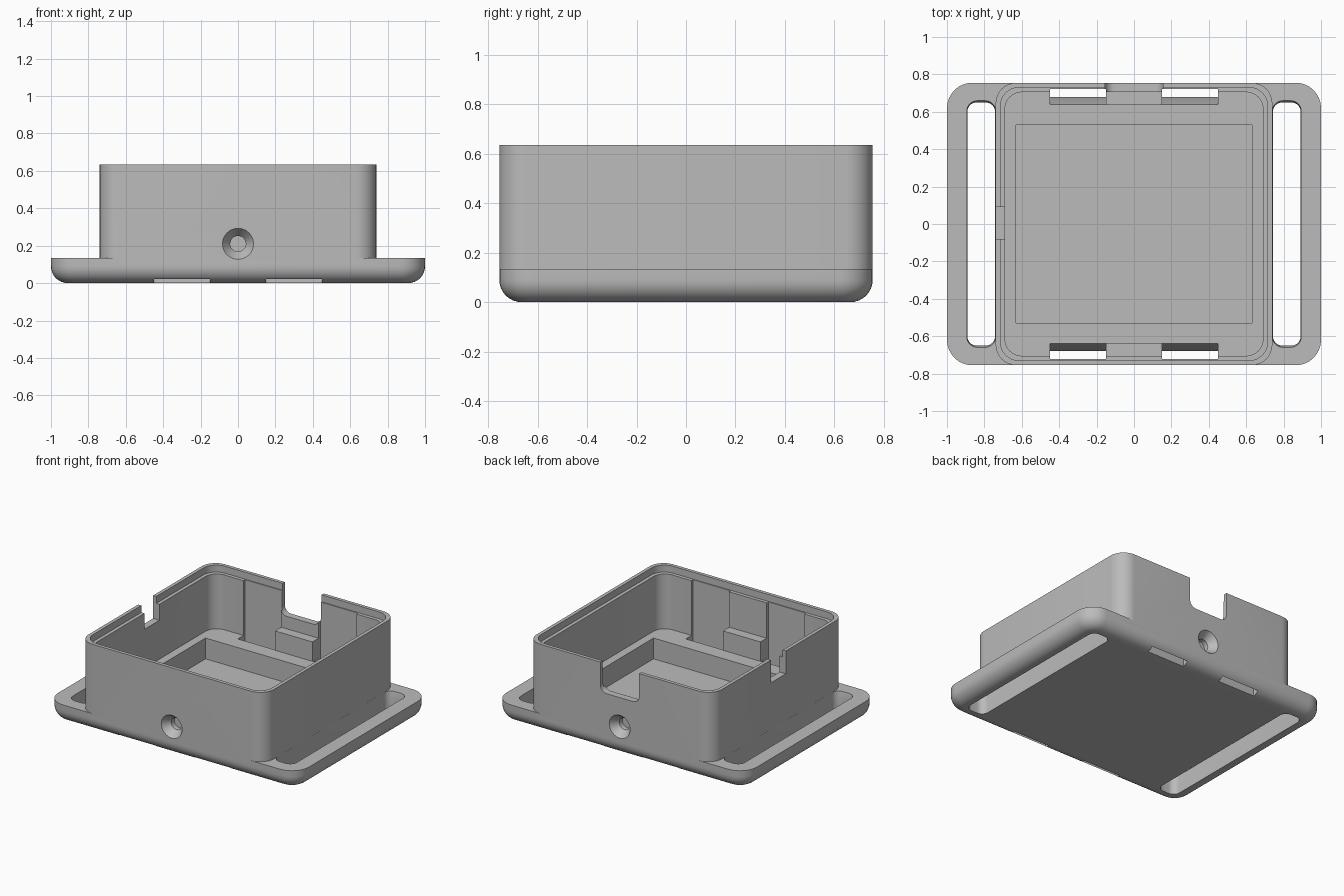
import bpy, bmesh, math
from mathutils import Matrix, Vector

cube = bpy.data.objects.get("Cube")
if cube:
    bpy.data.objects.remove(cube, do_unlink=True)

grey = bpy.data.materials.new("plain grey")
grey.use_nodes = True
grey.diffuse_color = (0.5, 0.5, 0.5, 1)
grey.node_tree.nodes["Principled BSDF"].inputs["Base Color"].default_value = (0.5, 0.5, 0.5, 1)


def loft(name, rings, matrix=Matrix()):
    """Closed solid through a list of equal-length point rings."""
    bm = bmesh.new()
    loops = [[bm.verts.new(matrix @ Vector(p)) for p in ring] for ring in rings]
    n = len(loops[0])
    for low, high in zip(loops, loops[1:]):
        for i in range(n):
            j = (i + 1) % n
            bm.faces.new((low[i], low[j], high[j], high[i]))
    bm.faces.new(loops[0][::-1])
    bm.faces.new(loops[-1])
    bmesh.ops.recalc_face_normals(bm, faces=bm.faces)
    mesh = bpy.data.meshes.new(name)
    bm.to_mesh(mesh)
    bm.free()
    mesh.materials.append(grey)
    obj = bpy.data.objects.new(name, mesh)
    bpy.context.collection.objects.link(obj)
    return obj


def rounded(hx, hy, r, z, cx=0, steps=8):
    """Rounded rectangle ring at height z."""
    pts = []
    for k, (sx, sy) in enumerate(((1, 1), (-1, 1), (-1, -1), (1, -1))):
        for i in range(steps + 1):
            a = math.pi / 2 * (k + i / steps)
            pts.append((cx + sx * (hx - r) + r * math.cos(a),
                        sy * (hy - r) + r * math.sin(a), z))
    return pts


def prism(name, hx, hy, r, z0, z1, cx=0, matrix=Matrix()):
    return loft(name, [rounded(hx, hy, r, z, cx) for z in (z0, z1)], matrix)


def box(name, x0, x1, y0, y1, z0, z1):
    return loft(name, [[(x0, y0, z), (x1, y0, z), (x1, y1, z), (x0, y1, z)] for z in (z0, z1)])


def combine(target, other, operation):
    mod = target.modifiers.new("combine", 'BOOLEAN')
    mod.operation = operation
    mod.solver = 'EXACT'
    mod.object = other
    bpy.ops.object.select_all(action='DESELECT')
    bpy.context.view_layer.objects.active = target
    target.select_set(True)
    bpy.ops.object.modifier_apply(modifier=mod.name)
    bpy.data.objects.remove(other, do_unlink=True)


def cut(target, other):
    combine(target, other, 'DIFFERENCE')


# Base plate with a rounded lower edge
R = 0.09
rings = []
for i in range(9):
    a = math.pi / 2 * i / 8
    inset = R * (1 - math.sin(a))
    rings.append(rounded(1 - inset, 0.755 - inset, 0.135 - inset, R * (1 - math.cos(a))))
rings.append(rounded(1, 0.755, 0.135, 0.135))
case = loft("strap_case", rings)

# Strap slots, slightly flared at the top
for s in (-1, 1):
    cx = s * 0.817
    cut(case, loft("slot_cutter", [rounded(0.074, 0.65, 0.05, -0.1, cx),
                                   rounded(0.074, 0.65, 0.05, 0.09, cx),
                                   rounded(0.077, 0.66, 0.055, 0.14, cx),
                                   rounded(0.077, 0.66, 0.055, 0.2, cx)]))

# Box walls, hollow with a lid ledge and a sunken floor
combine(case, prism("walls", 0.74, 0.755, 0.11, 0.1, 0.635), 'UNION')
cut(case, prism("cavity_cutter", 0.69, 0.705, 0.09, 0.19, 0.8))
cut(case, prism("ledge_cutter", 0.715, 0.73, 0.1, 0.585, 0.8))
cut(case, box("recess_cutter", -0.63, 0.63, -0.53, 0.53, 0.04, 0.4))

# Clip channels in front and back walls, running out through the bottom
profile = ((0.68, -0.1), (0.723, -0.1), (0.723, 0.61), (0.64, 0.61), (0.64, 0.19), (0.68, 0.06))
for sx in (-1, 1):
    for sy in (-1, 1):
        cut(case, loft("channel_cutter", [[(sx * x, sy * y, z) for y, z in profile]
                                          for x in (0.15, 0.45)]))

# Screw blocks with countersunk blind holes
for sy in (-1, 1):
    ys = sorted((sy * 0.635, sy * 0.735))
    combine(case, box("screw_block", -0.149, 0.149, *ys, 0.1, 0.33), 'UNION')
    hole = []
    for radius, y in ((0.095, 0.77), (0.083, 0.755), (0.042, 0.70), (0.042, 0.665)):
        hole.append([(radius * math.cos(t * math.pi / 16), sy * y,
                      0.21 + radius * math.sin(t * math.pi / 16)) for t in range(32)])
    cut(case, loft("hole_cutter", hole))

# Round-cornered opening in the back wall, small one in the side wall
turn = Matrix.Translation((0, 0, 0.62)) @ Matrix.Rotation(math.pi / 2, 4, 'X')
cut(case, prism("back_opening_cutter", 0.155, 0.2, 0.05, -0.85, -0.65, 0, turn))
cut(case, box("side_opening_cutter", -0.8, -0.65, -0.08, 0.09, 0.47, 0.8))

bpy.ops.object.select_all(action='DESELECT')
case.select_set(True)
bpy.context.view_layer.objects.active = case
bpy.ops.object.shade_smooth_by_angle(angle=math.radians(30))
